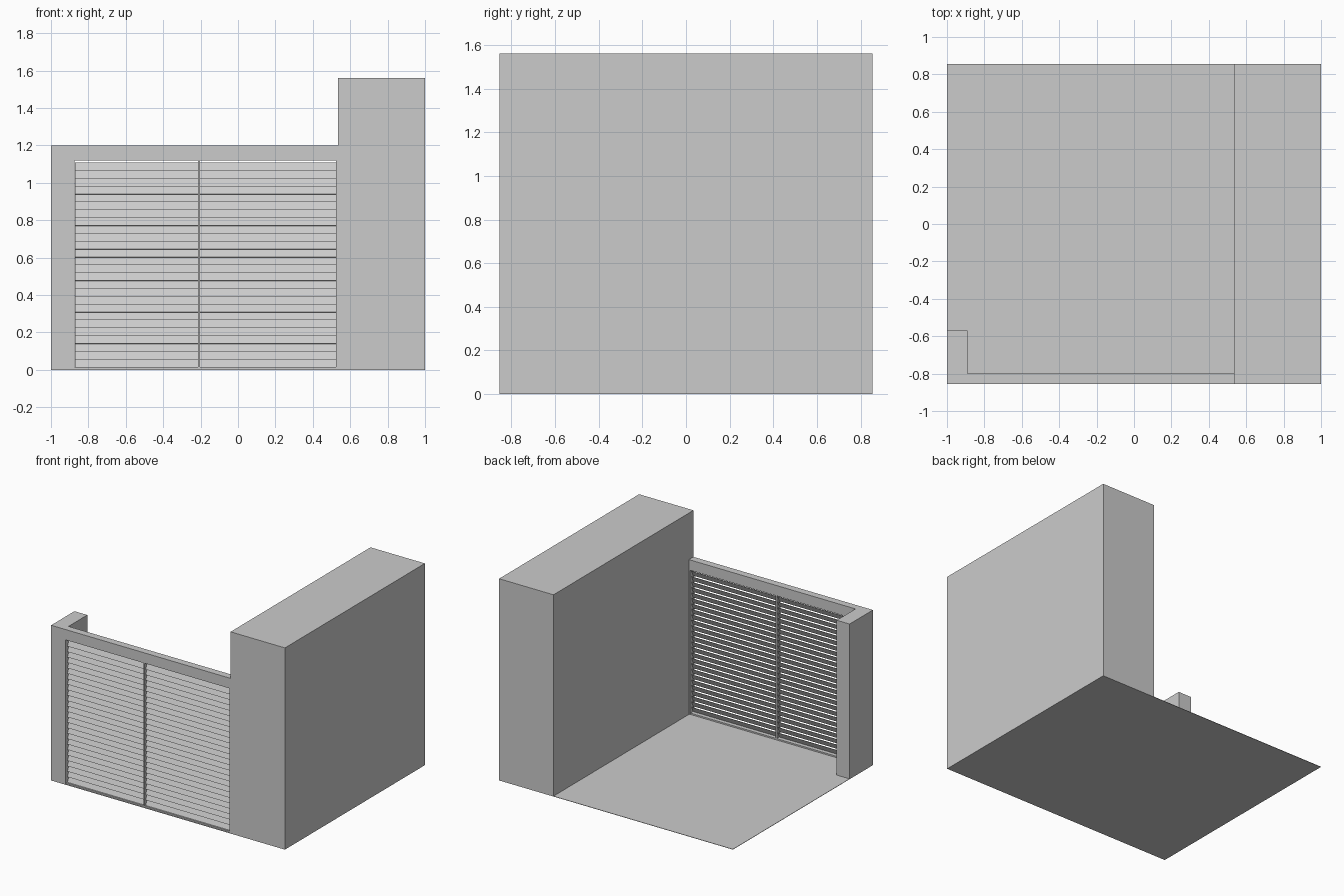
import bpy
import bmesh
import math
from mathutils import Matrix

if "Cube" in bpy.data.objects:
    bpy.data.objects.remove(bpy.data.objects["Cube"], do_unlink=True)

grey = bpy.data.materials.new("plain grey")
grey.use_nodes = True
grey.diffuse_color = (0.6, 0.6, 0.6, 1)
grey.node_tree.nodes["Principled BSDF"].inputs["Base Color"].default_value = (0.6, 0.6, 0.6, 1)


def finish(name, bm):
    mesh = bpy.data.meshes.new(name)
    bmesh.ops.recalc_face_normals(bm, faces=bm.faces)
    bm.to_mesh(mesh)
    bm.free()
    mesh.materials.append(grey)
    obj = bpy.data.objects.new(name, mesh)
    bpy.context.collection.objects.link(obj)
    return obj


def box(name, x, y, z):
    """Box spanning the given (low, high) pairs."""
    bm = bmesh.new()
    centre = [(a + b) / 2 for a, b in (x, y, z)]
    size = [b - a for a, b in (x, y, z)]
    bmesh.ops.create_cube(bm, size=1, matrix=Matrix.Translation(centre) @ Matrix.Diagonal((*size, 1)))
    return finish(name, bm)


def prism(name, outline, height):
    """Upright solid from a plan outline."""
    bm = bmesh.new()
    face = bm.faces.new([bm.verts.new((x, y, 0)) for x, y in outline])
    top = bmesh.ops.extrude_face_region(bm, geom=[face])["geom"]
    bmesh.ops.translate(bm, vec=(0, 0, height),
                        verts=[v for v in top if isinstance(v, bmesh.types.BMVert)])
    return finish(name, bm)


FRONT, BACK, INNER = -0.855, 0.855, -0.8
WALL = 0.535
OPEN_LEFT, OPEN_RIGHT = -0.875, 0.525
OPEN_TOP, LOW_TOP = 1.12, 1.2

# Masonry and floor
box("floor", (-1, WALL), (FRONT, BACK), (0, 0.003))
box("thick_side_wall", (WALL, 1), (FRONT, BACK), (0, 1.56))
prism("corner_pillar", [(-1, FRONT), (OPEN_LEFT, FRONT), (OPEN_LEFT, INNER),
                        (-0.89, INNER), (-0.89, -0.57), (-1, -0.57)], LOW_TOP)
box("lintel", (OPEN_LEFT, WALL), (FRONT, INNER), (OPEN_TOP, LOW_TOP))

# Frame around the louvres
box("door_jamb", (OPEN_RIGHT, WALL), (FRONT, INNER), (0, OPEN_TOP))
box("mullion", (-0.213, -0.203), (-0.85, -0.805), (0, OPEN_TOP))
box("sill", (OPEN_LEFT, OPEN_RIGHT), (-0.85, -0.805), (0, 0.014))

# Louvre panels: slats leaning back at the top
COUNT, BOTTOM, TOP = 26, 0.013, 1.107
PITCH = (TOP - BOTTOM) / COUNT
TILT = math.radians(25)


def louvres(name, x0, x1):
    bm = bmesh.new()
    length = PITCH / math.cos(TILT)
    for i in range(COUNT):
        place = Matrix.Translation(((x0 + x1) / 2, -0.828, BOTTOM + (i + 0.5) * PITCH))
        shape = Matrix.Diagonal((x1 - x0, 0.002, length, 1))
        bmesh.ops.create_cube(bm, size=1, matrix=place @ Matrix.Rotation(-TILT, 4, "X") @ shape)
    return finish(name, bm)


louvres("louvre_panel_right", -0.872, -0.213)
louvres("louvre_panel_left", -0.203, OPEN_RIGHT)
